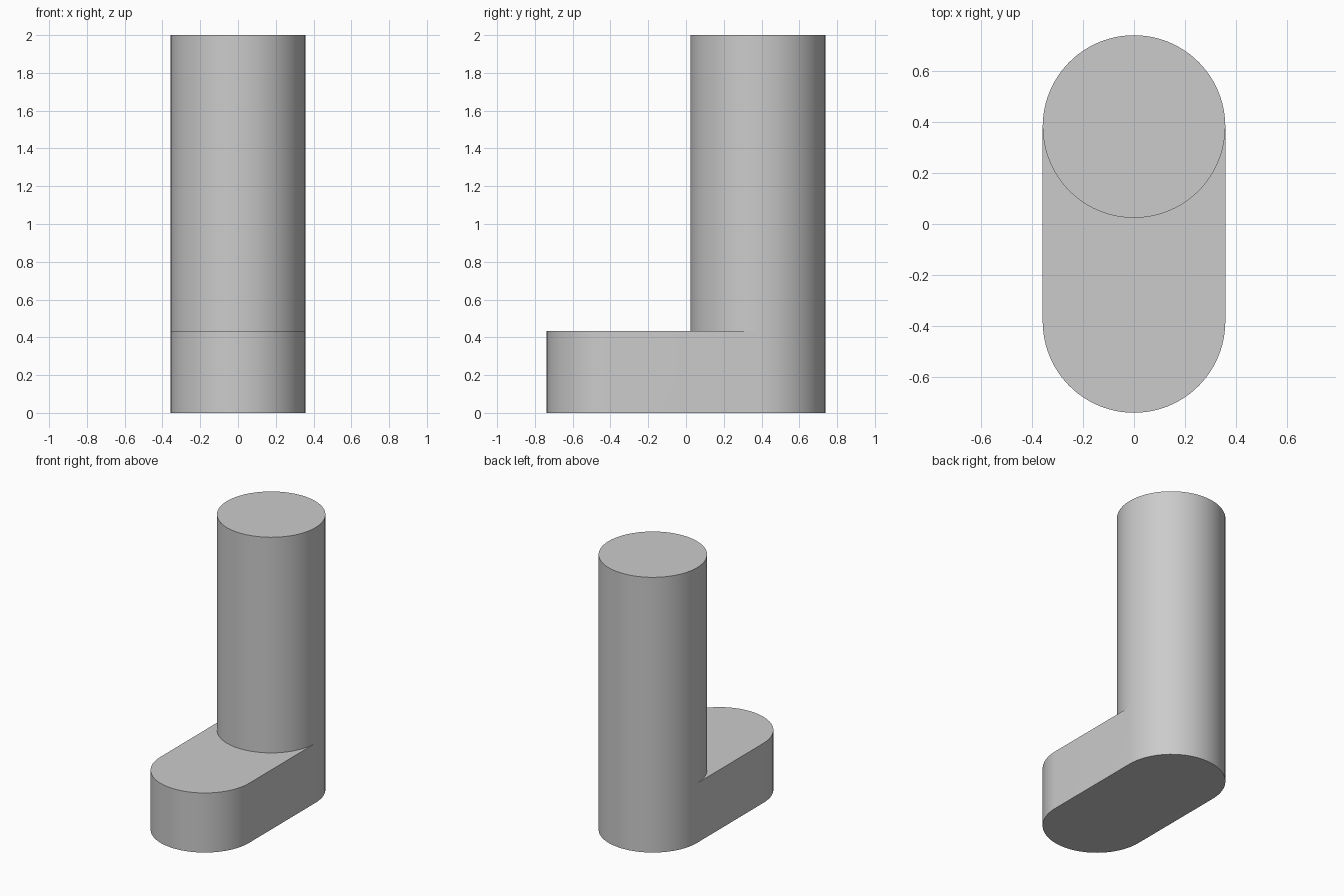
import bpy, bmesh, math

if "Cube" in bpy.data.objects:
    bpy.data.objects.remove(bpy.data.objects["Cube"])

R = 0.357        # radius of the post and of the rounded foot ends
CY = 0.381       # distance of the arc centres from the middle
FOOT_H = 0.433
TOP = 2.0
N = 48           # segments per half circle


def arc(cy, start):
    """Counter-clockwise half circle as (x, y) points."""
    return [(R * math.cos(start + math.pi * i / N),
             cy + R * math.sin(start + math.pi * i / N)) for i in range(N + 1)]


back = arc(CY, 0)               # right to left, round the back
front = arc(-CY, math.pi)       # left to right, round the front
post_front = arc(CY, math.pi)[1:-1]   # front half of the post

bm = bmesh.new()


def ring(points, z):
    return [bm.verts.new((x, y, z)) for x, y in points]


def walls(low, high, closed=True):
    n = len(low)
    for i in range(n if closed else n - 1):
        j = (i + 1) % n
        bm.faces.new((low[i], low[j], high[j], high[i]))


# Foot: rounded slab, open where the post rises out of it
foot_low = ring(back + front, 0)
foot_high = ring(back + front, FOOT_H)
walls(foot_low, foot_high)
bm.faces.new(foot_low[::-1])

# Post: grows from the back arc of the foot and the inner half circle
inner = ring(post_front, FOOT_H)
post_low = foot_high[:N + 1] + inner
post_high = ring(back + post_front, TOP)
walls(post_low, post_high)
bm.faces.new(post_high)

# Upper surface of the foot, in strips from the post to the front arc
post_edge = [foot_high[N]] + inner + [foot_high[0]]
walls(foot_high[N + 1:], post_edge, closed=False)

bmesh.ops.recalc_face_normals(bm, faces=bm.faces[:])
mesh = bpy.data.meshes.new("post_with_foot")
bm.to_mesh(mesh)
bm.free()
post = bpy.data.objects.new("post_with_foot", mesh)
bpy.context.collection.objects.link(post)

grey = bpy.data.materials.new("light_grey")
grey.diffuse_color = (0.6, 0.6, 0.6, 1)
grey.use_nodes = True
grey.node_tree.nodes["Principled BSDF"].inputs["Base Color"].default_value = grey.diffuse_color
mesh.materials.append(grey)

bpy.context.view_layer.objects.active = post
post.select_set(True)
bpy.ops.object.shade_smooth_by_angle(angle=math.radians(30))
